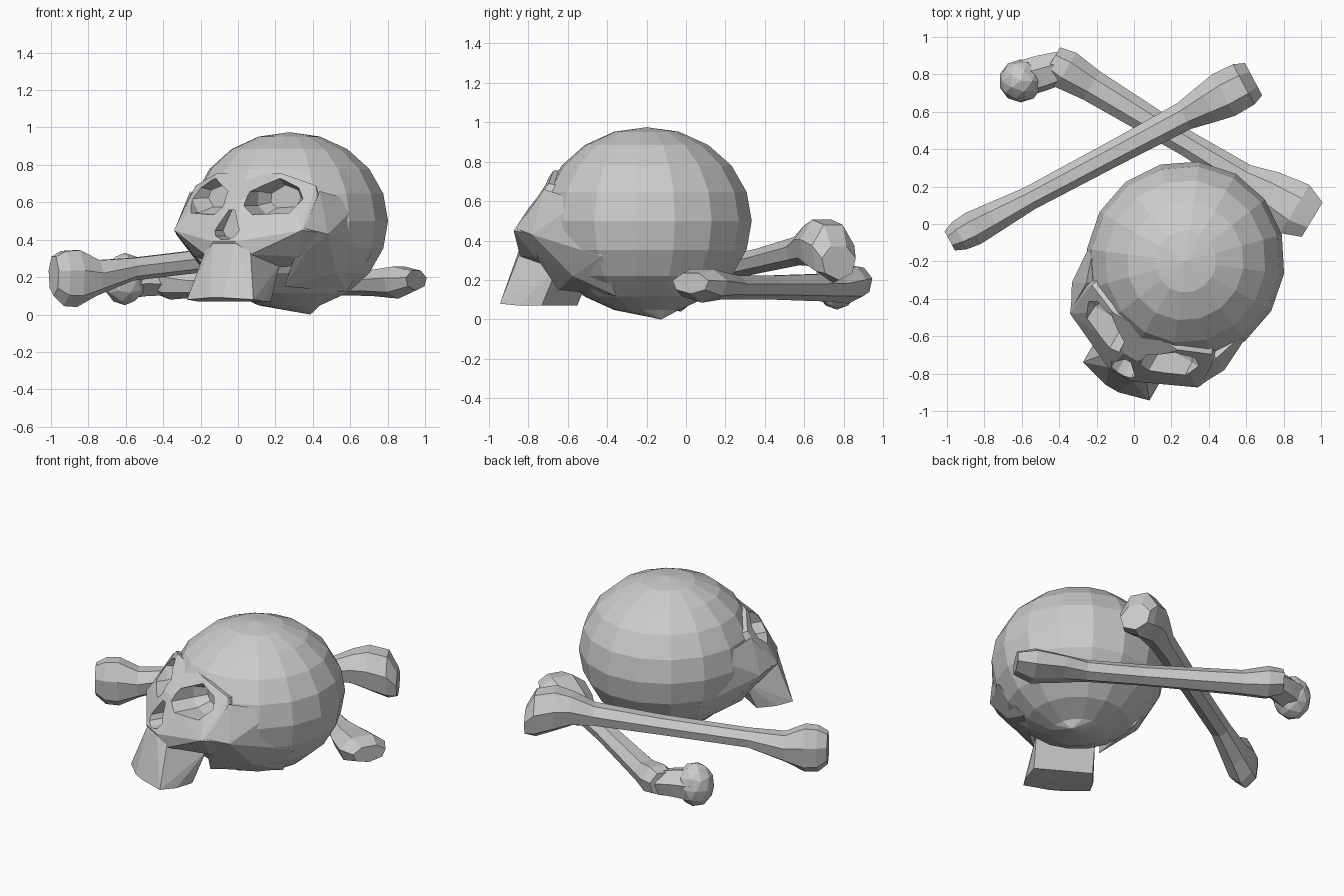
import bpy, bmesh, math
from mathutils import Matrix, Vector

if "Cube" in bpy.data.objects:
    bpy.data.objects.remove(bpy.data.objects["Cube"])

# Skull frame: local x = width, -y = face direction, turned 30 degrees
SKULL = Matrix.Translation((0.275, -0.2, 0)) @ Matrix.Rotation(math.radians(-30), 4, 'Z')


def finish(bm, name, matrix=None):
    if matrix is not None:
        bm.transform(matrix)
    bmesh.ops.recalc_face_normals(bm, faces=bm.faces[:])
    mesh = bpy.data.meshes.new(name)
    bm.to_mesh(mesh)
    bm.free()
    obj = bpy.data.objects.new(name, mesh)
    bpy.context.collection.objects.link(obj)
    return obj


def hull(name, points, mirror=True, matrix=SKULL):
    """Convex block around points, mirrored across local x."""
    bm = bmesh.new()
    pts = {tuple(p) for p in points}
    if mirror:
        pts |= {(-x, y, z) for x, y, z in pts if x}
    verts = [bm.verts.new(p) for p in sorted(pts)]
    bmesh.ops.convex_hull(bm, input=verts)
    bmesh.ops.delete(bm, geom=[v for v in bm.verts if not v.link_faces], context='VERTS')
    return finish(bm, name, matrix)


def boolean(target, other, operation):
    mod = target.modifiers.new(operation.lower(), 'BOOLEAN')
    mod.operation, mod.object, mod.solver = operation, other, 'EXACT'
    bpy.context.view_layer.objects.active = target
    bpy.ops.object.modifier_apply(modifier=mod.name)
    bpy.data.objects.remove(other)


def loft(name, start, end, rings, sides=7):
    """Bone lofted along a line; rings are (distance, half width, centre z, half height)."""
    start, end = Vector(start), Vector(end)
    along = (end - start).normalized()
    across = Vector((-along.y, along.x))
    bm = bmesh.new()
    loops = []
    for s, hw, zc, hh in rings:
        loop = []
        for i in range(sides):
            a = 2 * math.pi * (i + 0.25) / sides
            p = start + along * s + across * hw * math.cos(a)
            loop.append(bm.verts.new((p.x, p.y, zc + hh * math.sin(a))))
        loops.append(loop)
    for a, b in zip(loops, loops[1:]):
        for i in range(sides):
            j = (i + 1) % sides
            bm.faces.new((a[i], a[j], b[j], b[i]))
    bm.faces.new(loops[0])
    bm.faces.new(loops[-1])
    return finish(bm, name)


# Cranium: faceted ball with the base pulled to a low point
bm = bmesh.new()
bmesh.ops.create_uvsphere(bm, u_segments=16, v_segments=10, radius=1)
for v in bm.verts:
    base = v.co.z < -0.99
    v.co = Vector((v.co.x * 0.53, v.co.y * 0.54, 0.5 + v.co.z * 0.475))
    if base:
        v.co = Vector((0.06, 0.12, 0.0))
skull = finish(bm, "skull", SKULL)

# Temples sloping from the cranium down to the cheeks and skull base
for side, label in ((-1, "left"), (1, "right")):
    temple = hull("temple_" + label, [(side * x, y, z) for x, y, z in (
        (0.40, -0.53, 0.46), (0.40, -0.37, 0.66), (0.49, -0.10, 0.60), (0.49, 0.02, 0.32),
        (0.47, -0.40, 0.43), (0.36, -0.44, 0.34), (0.34, 0.02, 0.12), (0.40, -0.20, 0.22),
        (0.20, -0.40, 0.15), (0.20, -0.20, 0.45))], mirror=False)
    boolean(skull, temple, 'UNION')

# Midface with brow, nasal bridge and cheekbones
face = hull("midface", [
    (0.06, -0.50, 0.69), (0.20, -0.43, 0.755), (0.37, -0.36, 0.69),
    (0.04, -0.59, 0.61), (0.13, -0.60, 0.53), (0.07, -0.70, 0.39), (0.14, -0.66, 0.32),
    (0.395, -0.55, 0.45), (0.41, -0.41, 0.58), (0.47, -0.38, 0.43), (0.32, -0.46, 0.31),
    (0.12, -0.30, 0.20), (0.30, -0.20, 0.65)])
boolean(skull, face, 'UNION')

# Upper jaw block flaring toward the teeth
jaw = hull("upper_jaw", [
    (0.14, -0.66, 0.34), (0.07, -0.695, 0.38), (0.205, -0.74, 0.08), (0.04, -0.785, 0.09),
    (0.205, -0.63, 0.07), (0.18, -0.51, 0.07), (0.18, -0.42, 0.26)])
boolean(skull, jaw, 'UNION')

# Eye sockets: tapered seven-sided pits
RIM = ((0.065, 0.66), (0.21, 0.735), (0.34, 0.69), (0.37, 0.62), (0.32, 0.54), (0.12, 0.53), (0.06, 0.58))
for side in (-1, 1):
    pts = []
    for x, z in RIM:
        pts.append((side * x, -0.85, z))
        pts.append((side * (0.2 + (x - 0.21) * 0.9), -0.45, 0.63 + (z - 0.63) * 0.95))
        pts.append((side * (0.19 + (x - 0.21) * 0.6), -0.37, 0.63 + (z - 0.63) * 0.6))
    socket = hull("socket_cutter", pts, mirror=False)
    socket.hide_render = True
    boolean(skull, socket, 'DIFFERENCE')

# Nose opening
nose = hull("nose_cutter", [(x, y, z) for y in (-0.9, -0.58) for x, z in (
    (0.018, 0.56), (0.075, 0.45), (0.06, 0.42), (0.02, 0.40))])
nose.hide_render = True
boolean(skull, nose, 'DIFFERENCE')

# Upper crossed bone, rising toward the right
loft("upper_bone", (-0.985, -0.09), (0.64, 0.775), [
    (0.0, 0.06, 0.21, 0.11), (0.06, 0.085, 0.20, 0.155), (0.14, 0.095, 0.20, 0.16),
    (0.26, 0.085, 0.20, 0.10), (0.48, 0.066, 0.245, 0.064), (1.0, 0.07, 0.30, 0.064),
    (1.42, 0.08, 0.35, 0.075), (1.56, 0.11, 0.38, 0.11), (1.66, 0.13, 0.375, 0.145),
    (1.78, 0.125, 0.34, 0.155), (1.84, 0.10, 0.29, 0.09)])

# Lower crossed bone
loft("lower_bone", (-0.44, 0.87), (0.95, 0.025), [
    (0.0, 0.09, 0.19, 0.08), (0.09, 0.11, 0.18, 0.10), (0.25, 0.09, 0.165, 0.075),
    (0.85, 0.07, 0.165, 0.064), (1.2, 0.08, 0.165, 0.064), (1.34, 0.125, 0.17, 0.07),
    (1.52, 0.155, 0.175, 0.09), (1.63, 0.11, 0.185, 0.055)])

# Rounded head and neck on the lower bone
loft("bone_neck", (-0.62, 0.77), (-0.38, 0.84), [
    (0.0, 0.10, 0.19, 0.11), (0.13, 0.10, 0.19, 0.095), (0.24, 0.09, 0.18, 0.08)], sides=6)
bm = bmesh.new()
bmesh.ops.create_icosphere(bm, subdivisions=2, radius=1)
finish(bm, "bone_head", Matrix.Translation((-0.605, 0.765, 0.19)) @ Matrix.Diagonal((0.118, 0.115, 0.14, 1)))
